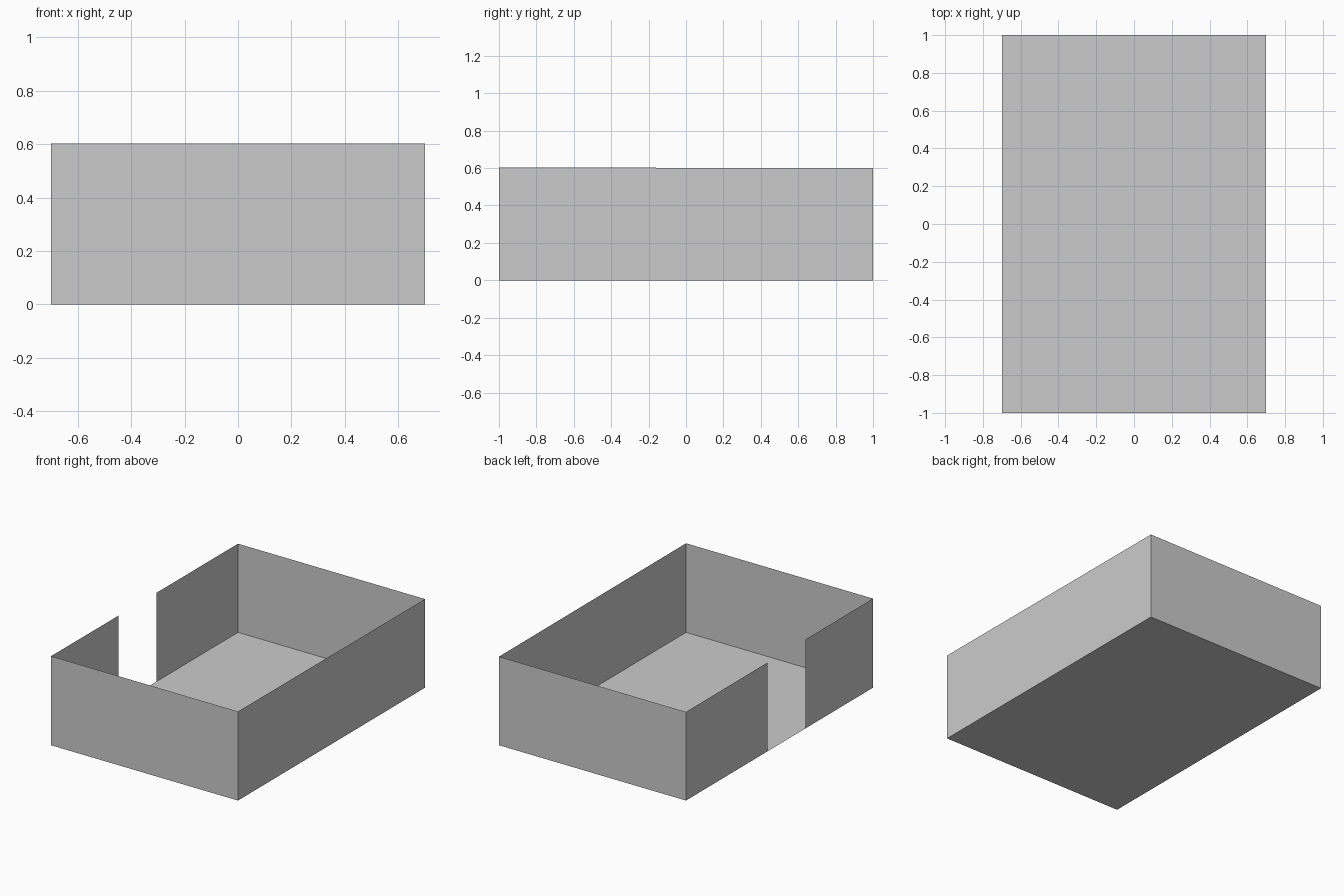
import bpy

if "Cube" in bpy.data.objects:
    bpy.data.objects.remove(bpy.data.objects["Cube"])

X, Y = 0.70, 1.00            # half width, half length
H_FRONT, H_BACK = 0.603, 0.60  # the rim rises very slightly to the front
GAP = (-0.28, 0.13)          # doorway in the left wall


def sheet(name, pts):
    me = bpy.data.meshes.new(name)
    me.from_pydata(pts, [], [tuple(range(len(pts)))])
    ob = bpy.data.objects.new(name, me)
    bpy.context.collection.objects.link(ob)
    return ob


def rim(y):
    return H_BACK + (H_FRONT - H_BACK) * (Y - y) / (2 * Y)


def wall(name, a, b):
    # upright thin wall between two floor points
    return sheet(name, [(*a, 0), (*b, 0), (*b, rim(b[1])), (*a, rim(a[1]))])


# Floor
sheet("floor", [(-X, -Y, 0), (X, -Y, 0), (X, Y, 0), (-X, Y, 0)])

# Walls, with the left one split by the doorway
wall("front_wall", (-X, -Y), (X, -Y))
wall("right_wall", (X, -Y), (X, Y))
wall("back_wall", (X, Y), (-X, Y))
wall("left_wall_back", (-X, Y), (-X, GAP[1]))
wall("left_wall_front", (-X, GAP[0]), (-X, -Y))
